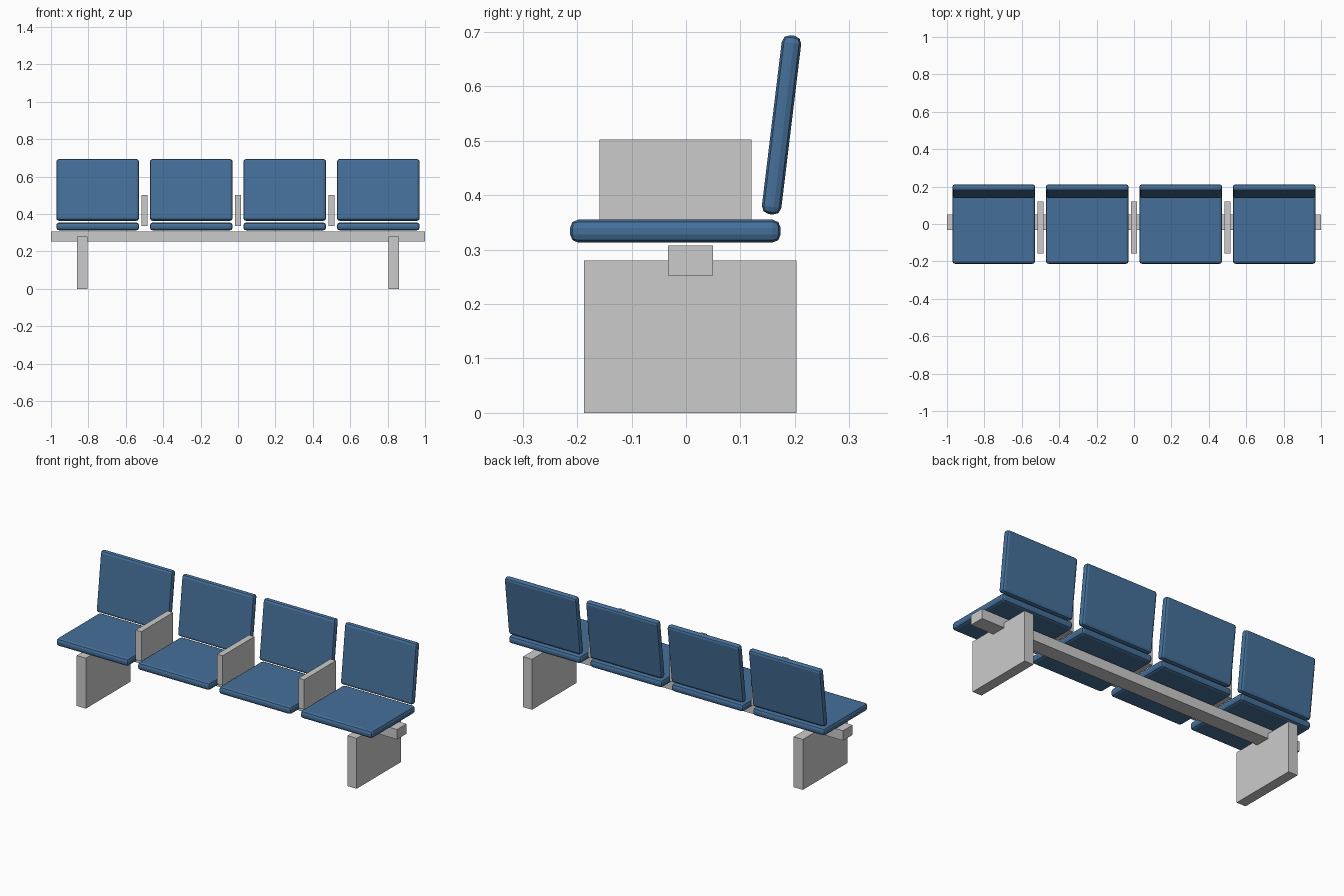
import bpy, bmesh, math
from mathutils import Matrix

if "Cube" in bpy.data.objects:
    bpy.data.objects.remove(bpy.data.objects["Cube"])

blue = bpy.data.materials.new("blue_upholstery")
blue.diffuse_color = (0.06, 0.16, 0.32, 1)
blue.use_nodes = True
blue.node_tree.nodes["Principled BSDF"].inputs["Base Color"].default_value = blue.diffuse_color


def box(name, centre, size, tilt=0.0, bevel=0.0, mat=None):
    bm = bmesh.new()
    bmesh.ops.create_cube(bm, size=1, matrix=Matrix.Diagonal((*size, 1)))
    mesh = bpy.data.meshes.new(name)
    bm.to_mesh(mesh)
    bm.free()
    ob = bpy.data.objects.new(name, mesh)
    bpy.context.collection.objects.link(ob)
    ob.location = centre
    ob.rotation_euler.x = tilt
    if bevel:
        mod = ob.modifiers.new("rounded_edges", 'BEVEL')
        mod.width = bevel
        mod.segments = 2
    if mat:
        mesh.materials.append(mat)
    return ob


# Long carrying beam
box("beam", (0, 0.0085, 0.28), (2, 0.083, 0.055))

# Slab legs at both ends
for side, sx in (("left", -1), ("right", 1)):
    box(f"{side}_leg", (sx * 0.832, 0.008, 0.14), (0.056, 0.39, 0.28))

# Four cushions with reclined backrests
for i in range(4):
    x = -0.75 + i * 0.5
    box(f"seat_{i + 1}", (x, -0.0195, 0.334), (0.443, 0.387, 0.042),
        bevel=0.015, mat=blue)
    box(f"backrest_{i + 1}", (x, 0.1755, 0.529), (0.443, 0.036, 0.331),
        tilt=-math.radians(6.9), bevel=0.014, mat=blue)

# Armrest panels between the seats
for i in range(3):
    box(f"armrest_{i + 1}", (-0.5 + i * 0.5, -0.0195, 0.42),
        (0.034, 0.279, 0.165))
